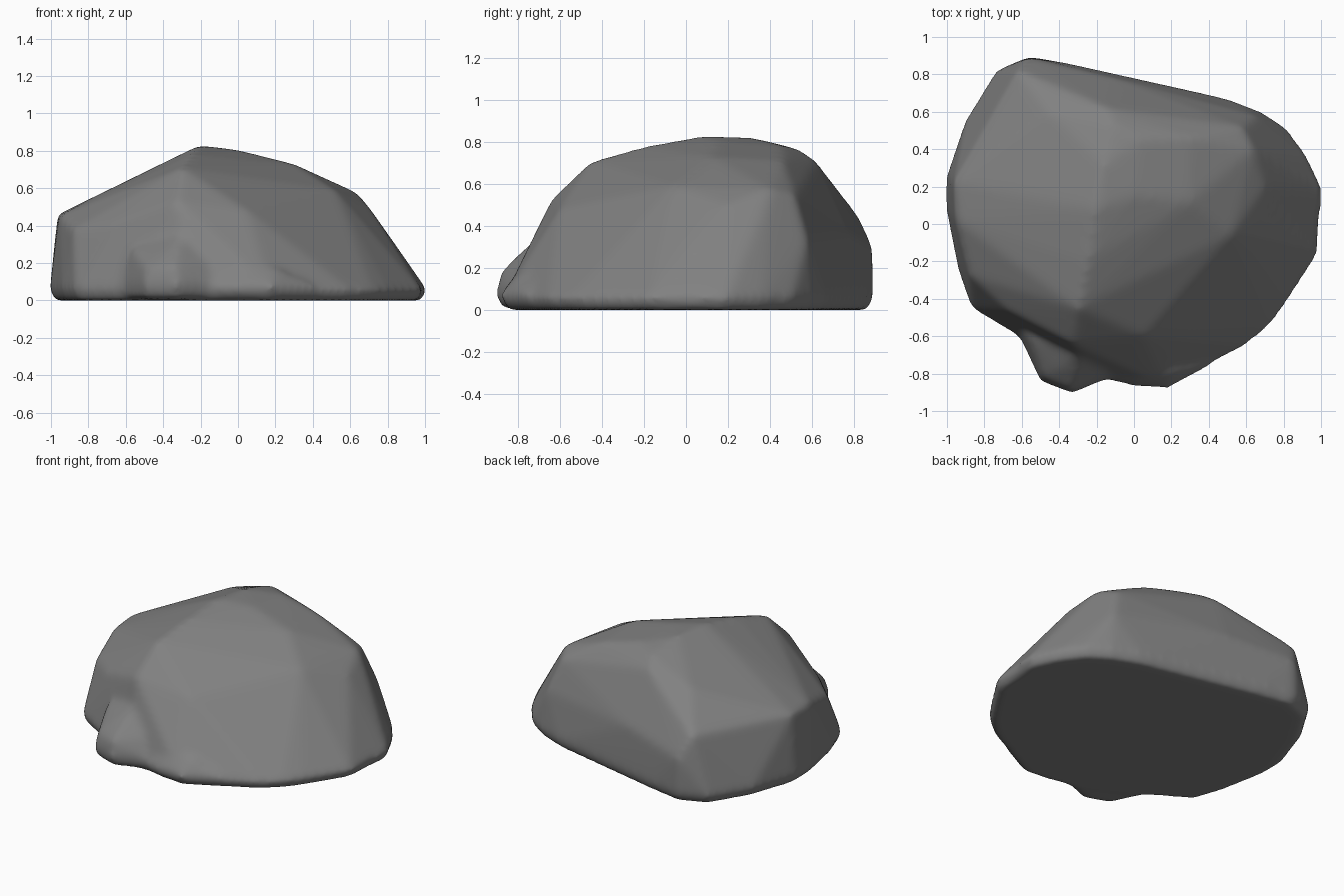
import bpy, bmesh

if "Cube" in bpy.data.objects:
    bpy.data.objects.remove(bpy.data.objects["Cube"])


def hull_into(target, points):
    """Add the convex hull of the points to the target mesh."""
    bm = bmesh.new()
    for p in points:
        bm.verts.new(p)
    res = bmesh.ops.convex_hull(bm, input=bm.verts)
    junk = {g for g in res["geom_interior"] + res["geom_unused"]
            if isinstance(g, bmesh.types.BMVert)}
    bmesh.ops.delete(bm, geom=list(junk), context='VERTS')
    bmesh.ops.recalc_face_normals(bm, faces=bm.faces)
    tmp = bpy.data.meshes.new("tmp")
    bm.to_mesh(tmp)
    bm.free()
    target.from_mesh(tmp)
    bpy.data.meshes.remove(tmp)


# Ground outline of the boulder, seen from above
outline = [(-1.005, .25), (-.9, .56), (-.74, .82), (-.56, .895), (-.33, .855), (.5, .67),
           (.68, .6), (.82, .51), (.93, .36), (1.01, .19), (.98, -.17), (.8, -.45),
           (.72, -.55), (.6, -.65), (.17, -.87), (-.2, -.82), (-.62, -.6),
           (-.87, -.45), (-.94, -.25), (-1.005, .08)]

# Crest running front to back, then rims of the broad facets
crest = [(-.21, .08, .83), (-.16, .32, .82), (-.12, .54, .765), (-.15, .62, .71),
         (-.25, -.2, .78), (-.3, -.45, .71), (-.33, -.64, .53), (0, .15, .805),
         (.04, .45, .78), (.3, .46, .71)]
rims = [(-.965, .22, .46), (-.955, .02, .455), (-.88, -.28, .38), (-.62, .82, .45),
        (-.45, .6, .65), (.64, .4, .575), (.58, .52, .545), (.52, -.06, .59),
        (.3, .12, .73), (.7, .2, .5), (.05, -.6, .48), (-.68, -.46, .4),
        (-.56, .89, .3), (-.1, .78, .36), (.65, .58, .33)]

bm = bmesh.new()
body = [(x * .975, y * .97, 0) for x, y in outline]
body += [(x, y, .06) for x, y in outline]
hull_into(bm, body + crest + rims)

# Small knob at the front left foot, leaning into the body
knob = [(-.62, -.58), (-.5, -.84), (-.33, -.905), (-.15, -.83), (-.1, -.6)]
hull_into(bm, [(x, y * s, z) for x, y in knob for s, z in ((.97, .005), (1, .06), (1, .1))]
          + [(-.49, -.82, .18), (-.34, -.885, .18), (-.57, -.6, .28),
             (-.4, -.78, .26), (-.3, -.7, .36), (-.1, -.74, .22)])

# Low lip along the front foot
lip = [(-.15, -.83), (0, -.87), (.18, -.88), (.42, -.75), (.1, -.6)]
hull_into(bm, [(x, y * s, z) for x, y in lip for s, z in ((.96, .005), (1, .05), (1, .08))]
          + [(.03, -.8, .18), (.2, -.79, .18)])

mesh = bpy.data.meshes.new("boulder")
bm.to_mesh(mesh)
bm.free()
rock = bpy.data.objects.new("boulder", mesh)
bpy.context.collection.objects.link(rock)

# Dark grey stone
stone = bpy.data.materials.new("stone")
stone.diffuse_color = (.22, .22, .22, 1)
stone.use_nodes = True
stone.node_tree.nodes["Principled BSDF"].inputs["Base Color"].default_value = stone.diffuse_color
mesh.materials.append(stone)

# Fuse the pieces and wear down the edges
fuse = rock.modifiers.new("fuse", 'REMESH')
fuse.mode = 'VOXEL'
fuse.voxel_size = .02
fuse.use_smooth_shade = True
wear = rock.modifiers.new("wear", 'SMOOTH')
wear.factor = .5
wear.iterations = 18
